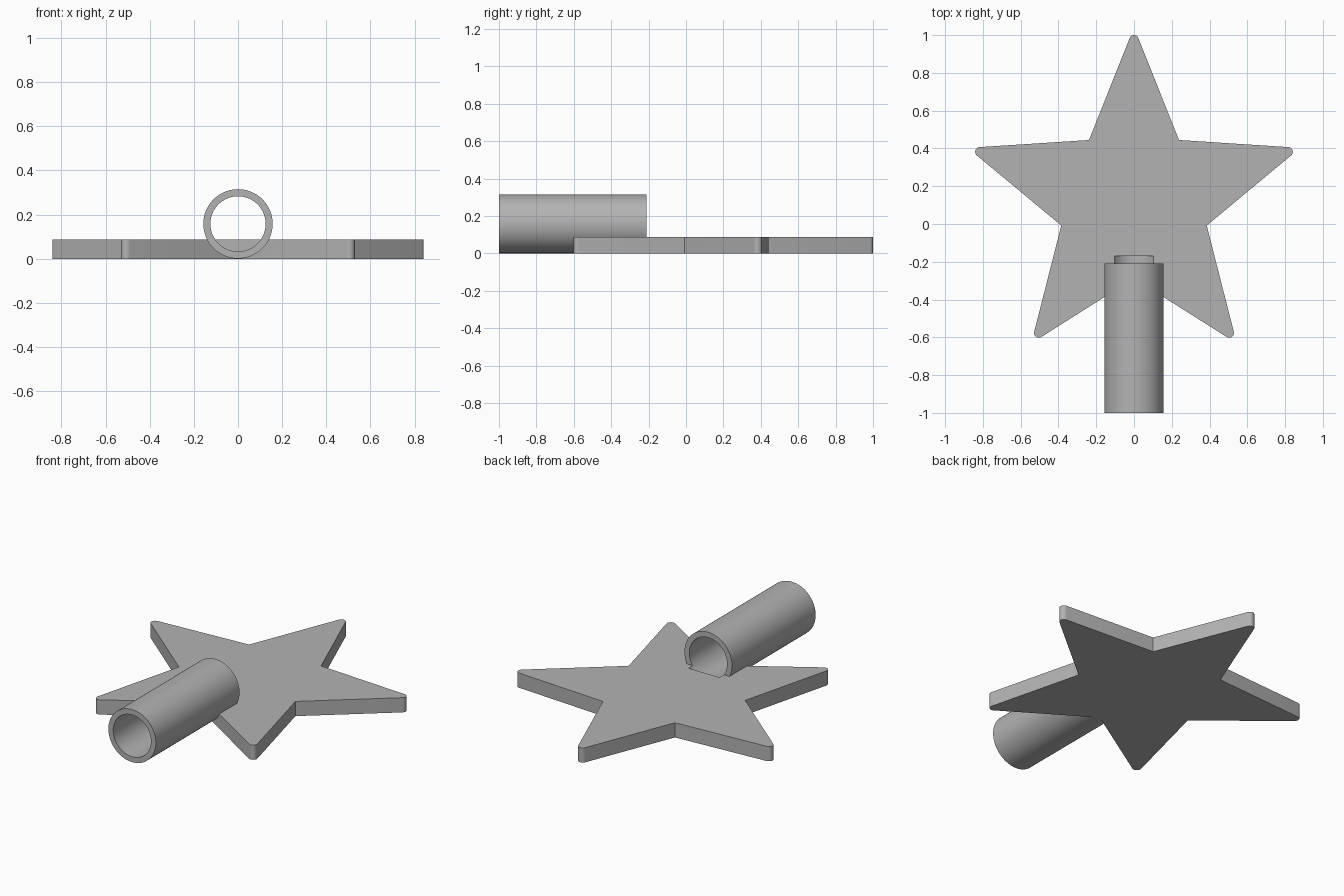
import bpy, bmesh, math
from mathutils import Vector, Matrix

if "Cube" in bpy.data.objects:
    bpy.data.objects.remove(bpy.data.objects["Cube"])

grey = bpy.data.materials.new("mid grey")
grey.use_nodes = True
colour = (0.45, 0.45, 0.45, 1)
grey.diffuse_color = colour
grey.node_tree.nodes["Principled BSDF"].inputs["Base Color"].default_value = colour

THICK, CENTRE_Y = 0.088, 0.117
INNER, TIP, TIP_ROUND = 0.405, 0.858, 0.025
TUBE_Z, TUBE_R, BORE_R = 0.158, 0.157, 0.125


def make_object(name, bm):
    mesh = bpy.data.meshes.new(name)
    bmesh.ops.recalc_face_normals(bm, faces=bm.faces)
    bm.to_mesh(mesh)
    bm.free()
    mesh.materials.append(grey)
    obj = bpy.data.objects.new(name, mesh)
    bpy.context.collection.objects.link(obj)
    return obj


def cylinder_along_y(name, radius, y0, y1):
    bm = bmesh.new()
    place = Matrix.Translation((0, (y0 + y1) / 2, TUBE_Z)) @ Matrix.Rotation(math.pi / 2, 4, "X")
    bmesh.ops.create_cone(bm, cap_ends=True, segments=96, radius1=radius,
                          radius2=radius, depth=y1 - y0, matrix=place)
    return make_object(name, bm)


def star_outline():
    # One rounded tip and one sharp valley, repeated five times
    valley = Vector((INNER * math.sin(math.pi / 5), INNER * math.cos(math.pi / 5)))
    to_valley = valley - Vector((0, TIP))
    spread = math.atan2(to_valley.y, to_valley.x) + math.acos(TIP_ROUND / to_valley.length)
    half = math.pi / 2 - spread
    points = []
    for arm in range(5):
        turn = Matrix.Rotation(-arm * math.tau / 5, 2)
        for i in range(13):
            a = math.pi / 2 + half - 2 * half * i / 12
            points.append(turn @ Vector((TIP_ROUND * math.cos(a), TIP + TIP_ROUND * math.sin(a))))
        points.append(turn @ valley)
    return points


# Star plate
bm = bmesh.new()
base = bm.faces.new([bm.verts.new((p.x, p.y + CENTRE_Y, 0)) for p in star_outline()])
top = bmesh.ops.extrude_face_region(bm, geom=[base])["geom"]
bmesh.ops.translate(bm, vec=(0, 0, THICK), verts=[v for v in top if isinstance(v, bmesh.types.BMVert)])
star = make_object("star_with_tube", bm)

# Tube fused to the plate, then bored a little past its inner end
tube = cylinder_along_y("tube_body", TUBE_R, -1, -0.21)
bore = cylinder_along_y("tube_bore", BORE_R, -1.1, -0.17)
for helper, operation in ((tube, "UNION"), (bore, "DIFFERENCE")):
    cut = star.modifiers.new(helper.name, "BOOLEAN")
    cut.object, cut.operation, cut.solver = helper, operation, "EXACT"

bpy.ops.object.select_all(action="DESELECT")
star.select_set(True)
bpy.context.view_layer.objects.active = star
for helper in (tube, bore):
    bpy.ops.object.modifier_apply(modifier=helper.name)
    bpy.data.objects.remove(helper)
bpy.ops.object.shade_smooth_by_angle(angle=math.radians(25))
